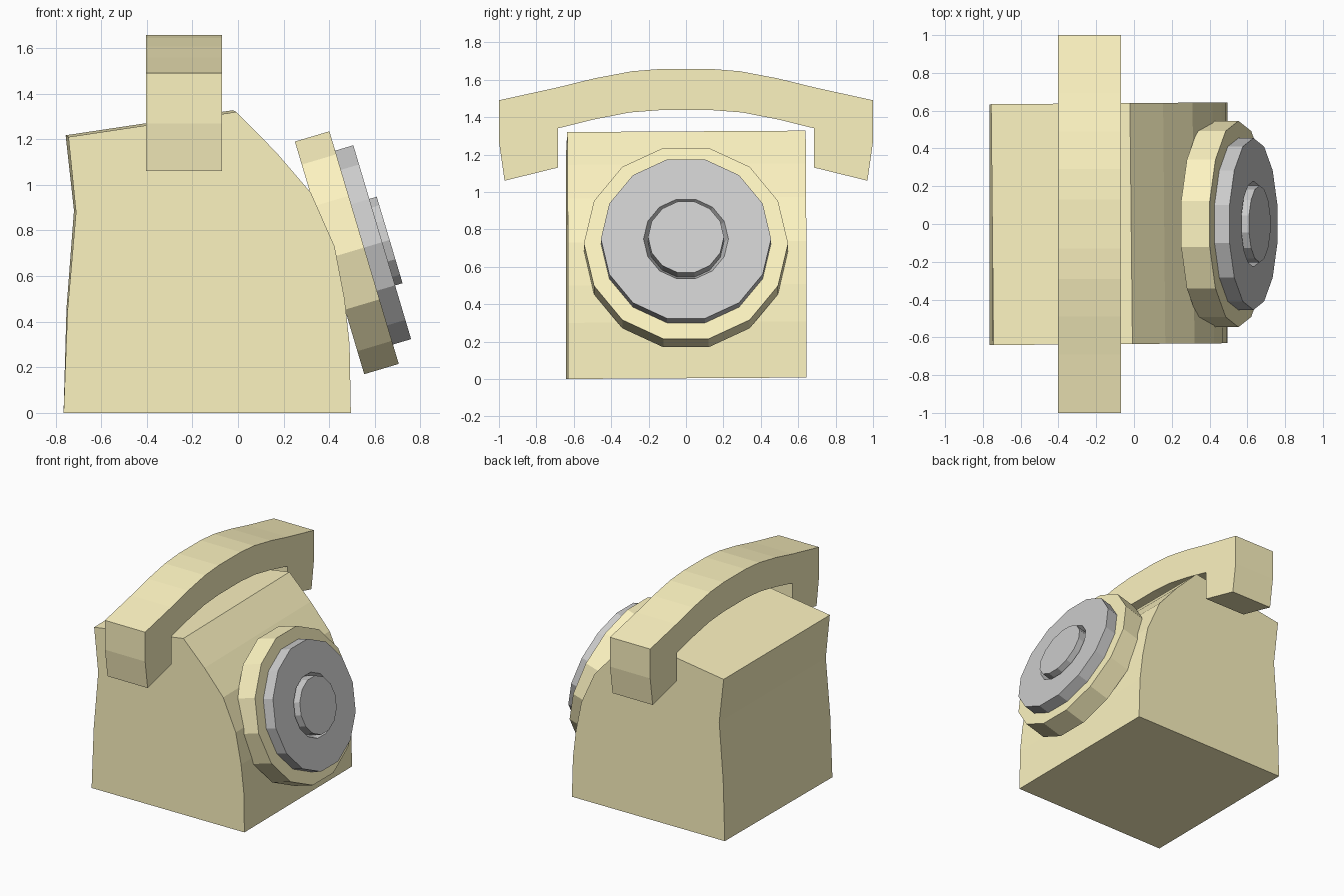
import bpy, bmesh, math
from mathutils import Matrix

if "Cube" in bpy.data.objects:
    bpy.data.objects.remove(bpy.data.objects["Cube"])

yellow = bpy.data.materials.new("warm_yellow")
yellow.diffuse_color = (0.98, 0.90, 0.53, 1)
yellow.use_nodes = True
yellow.node_tree.nodes["Principled BSDF"].inputs["Base Color"].default_value = yellow.diffuse_color


def finish(bm, name, material=None):
    bmesh.ops.recalc_face_normals(bm, faces=bm.faces)
    mesh = bpy.data.meshes.new(name)
    bm.to_mesh(mesh)
    bm.free()
    obj = bpy.data.objects.new(name, mesh)
    bpy.context.collection.objects.link(obj)
    if material:
        mesh.materials.append(material)
    return obj


def prism(name, rings, material):
    """Join two matching outlines into a closed solid."""
    bm = bmesh.new()
    a, b = [[bm.verts.new(p) for p in ring] for ring in rings]
    bm.faces.new(a)
    bm.faces.new(b)
    for i in range(len(a)):
        j = (i + 1) % len(a)
        bm.faces.new((a[i], a[j], b[j], b[i]))
    return finish(bm, name, material)


def turned(name, profile, material=None, sides=14):
    """Revolve (radius, height) points and tilt them onto the dial axis."""
    bm = bmesh.new()
    rings = []
    for r, h in profile:
        angles = [(i + 0.5) * 2 * math.pi / sides for i in range(sides)]
        rings.append([bm.verts.new((r * math.cos(a), r * math.sin(a), h)) for a in angles])
    for a, b in zip(rings, rings[1:]):
        for i in range(sides):
            j = (i + 1) % sides
            bm.faces.new((a[i], a[j], b[j], b[i]))
    bm.faces.new(rings[0])
    bm.faces.new(rings[-1])
    tilt = Matrix.Translation((0.553, 0, 0.725)) @ Matrix.Rotation(math.radians(73.4), 4, 'Y')
    bm.transform(tilt)
    return finish(bm, name, material)


# Body: side profile extruded across the width, very slightly askew
side = [(-0.765, 0), (0.495, 0), (0.488, 0.30), (0.465, 0.50), (0.42, 0.73),
        (0.315, 0.965), (0.16, 1.145), (-0.015, 1.32), (-0.75, 1.21),
        (-0.715, 0.88), (-0.75, 0.45)]
prism("telephone_body",
      [[(x - 0.008 * y * z, y + 0.008 * x, z + 0.006 * (y + 0.635)) for x, z in side]
       for y in (-0.635, 0.64)], yellow)

# Handset: mirrored arch outline with hanging ear and mouth pieces
half = [(0.13, 1.658), (0.29, 1.645), (0.49, 1.607), (0.69, 1.558), (1.0, 1.49),
        (1.0, 1.27), (0.97, 1.06), (0.685, 1.13), (0.685, 1.34), (0.49, 1.388),
        (0.30, 1.425), (0.13, 1.438)]
arch = half + [(-y, z) for y, z in reversed(half)]
prism("handset", [[(x, y, z) for y, z in arch] for x in (-0.403, -0.07)], yellow)

# Dial base and grey dial with a grooved centre knob
turned("dial_base", [(0.546, -0.158), (0.546, 0)], yellow)
turned("dial", [(0.455, -0.02), (0.455, 0.083), (0.227, 0.083),
                (0.203, 0.03), (0.203, 0.117)])
